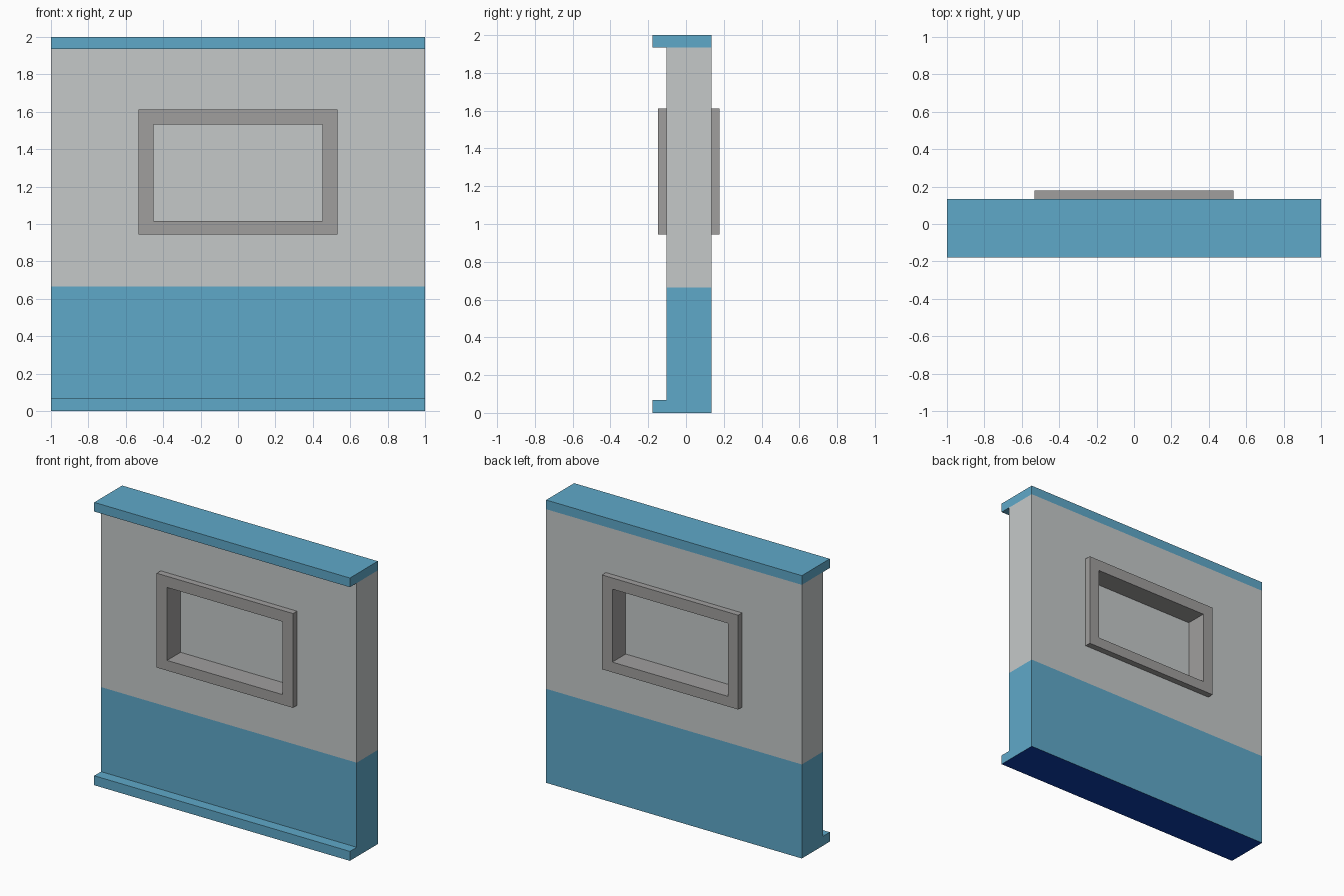
import bpy, bmesh
from mathutils import Vector

if "Cube" in bpy.data.objects:
    bpy.data.objects.remove(bpy.data.objects["Cube"])

def lin(c):
    c /= 255
    return c / 12.92 if c <= 0.04045 else ((c + 0.055) / 1.055) ** 2.4

def material(name, r, g, b):
    m = bpy.data.materials.new(name)
    m.diffuse_color = (lin(r), lin(g), lin(b), 1)
    m.use_nodes = True
    m.node_tree.nodes["Principled BSDF"].inputs["Base Color"].default_value = m.diffuse_color
    return m

PALE = material("pale_grey", 197, 201, 201)
BLUE = material("sky_blue", 95, 169, 201)
NAVY = material("deep_blue", 12, 60, 170)
GREY = material("frame_grey", 160, 159, 158)

def finish(bm, name, mats):
    bmesh.ops.recalc_face_normals(bm, faces=bm.faces)
    me = bpy.data.meshes.new(name)
    bm.to_mesh(me)
    bm.free()
    for m in mats:
        me.materials.append(m)
    ob = bpy.data.objects.new(name, me)
    bpy.context.collection.objects.link(ob)
    return ob

# Shared dimensions
LEDGE, FRONT, BACK = -0.178, -0.102, 0.134
BASE_TOP, PAINT_TOP, CAP_BOTTOM = 0.067, 0.665, 1.935
FX, FZ0, FZ1 = 0.533, 0.945, 1.612      # window frame outside
GX, GZ0, GZ1 = 0.452, 1.017, 1.533      # window frame inside
FRAME_FRONT, FRAME_BACK = -0.147, 0.178

# Wall: C-shaped profile with base and cap ledges, extruded along x
bm = bmesh.new()
profile = [(LEDGE, 0), (BACK, 0), (BACK, 2), (LEDGE, 2), (LEDGE, CAP_BOTTOM),
           (FRONT, CAP_BOTTOM), (FRONT, BASE_TOP), (LEDGE, BASE_TOP)]
end = bm.faces.new([bm.verts.new((-1, y, z)) for y, z in profile])
ext = bmesh.ops.extrude_face_region(bm, geom=[end], use_keep_orig=True)
bmesh.ops.translate(bm, vec=(2, 0, 0),
                    verts=[v for v in ext["geom"] if isinstance(v, bmesh.types.BMVert)])
# Cut along colour borders and the window opening
cuts = [((0, 0, z), (0, 0, 1)) for z in (PAINT_TOP, CAP_BOTTOM, FZ0, FZ1)]
cuts += [((x, 0, 0), (1, 0, 0)) for x in (-FX, FX)]
for co, no in cuts:
    bmesh.ops.bisect_plane(bm, geom=bm.verts[:] + bm.edges[:] + bm.faces[:],
                           plane_co=co, plane_no=no, dist=1e-5)
bm.normal_update()
bmesh.ops.recalc_face_normals(bm, faces=bm.faces)
opening = []
for f in bm.faces:
    c = f.calc_center_median()
    if c.z < 1e-4:
        f.material_index = 2
    elif c.z < PAINT_TOP or c.z > CAP_BOTTOM - 1e-4:
        f.material_index = 1
    if abs(f.normal.y) > 0.9 and abs(c.x) < FX and FZ0 < c.z < FZ1:
        opening.append(f)
bmesh.ops.delete(bm, geom=opening, context='FACES')
finish(bm, "wall", [PALE, BLUE, NAVY])

# Window frame: rectangular ring passing through the wall
def rect(bm, x, z0, z1, y):
    return [bm.verts.new(p) for p in ((-x, y, z0), (x, y, z0), (x, y, z1), (-x, y, z1))]

bm = bmesh.new()
loops = [rect(bm, FX, FZ0, FZ1, FRAME_FRONT), rect(bm, GX, GZ0, GZ1, FRAME_FRONT),
         rect(bm, GX, GZ0, GZ1, FRAME_BACK), rect(bm, FX, FZ0, FZ1, FRAME_BACK)]
for k in range(4):
    a, b = loops[k], loops[(k + 1) % 4]
    for i in range(4):
        j = (i + 1) % 4
        bm.faces.new((a[i], a[j], b[j], b[i]))
finish(bm, "window_frame", [GREY])

# Window pane recessed from both sides
bm = bmesh.new()
bmesh.ops.create_cube(bm, size=1)
bmesh.ops.scale(bm, vec=(2 * GX, 0.024, GZ1 - GZ0), verts=bm.verts)
bmesh.ops.translate(bm, vec=Vector((0, 0.016, (GZ0 + GZ1) / 2)), verts=bm.verts)
finish(bm, "window_pane", [PALE])
